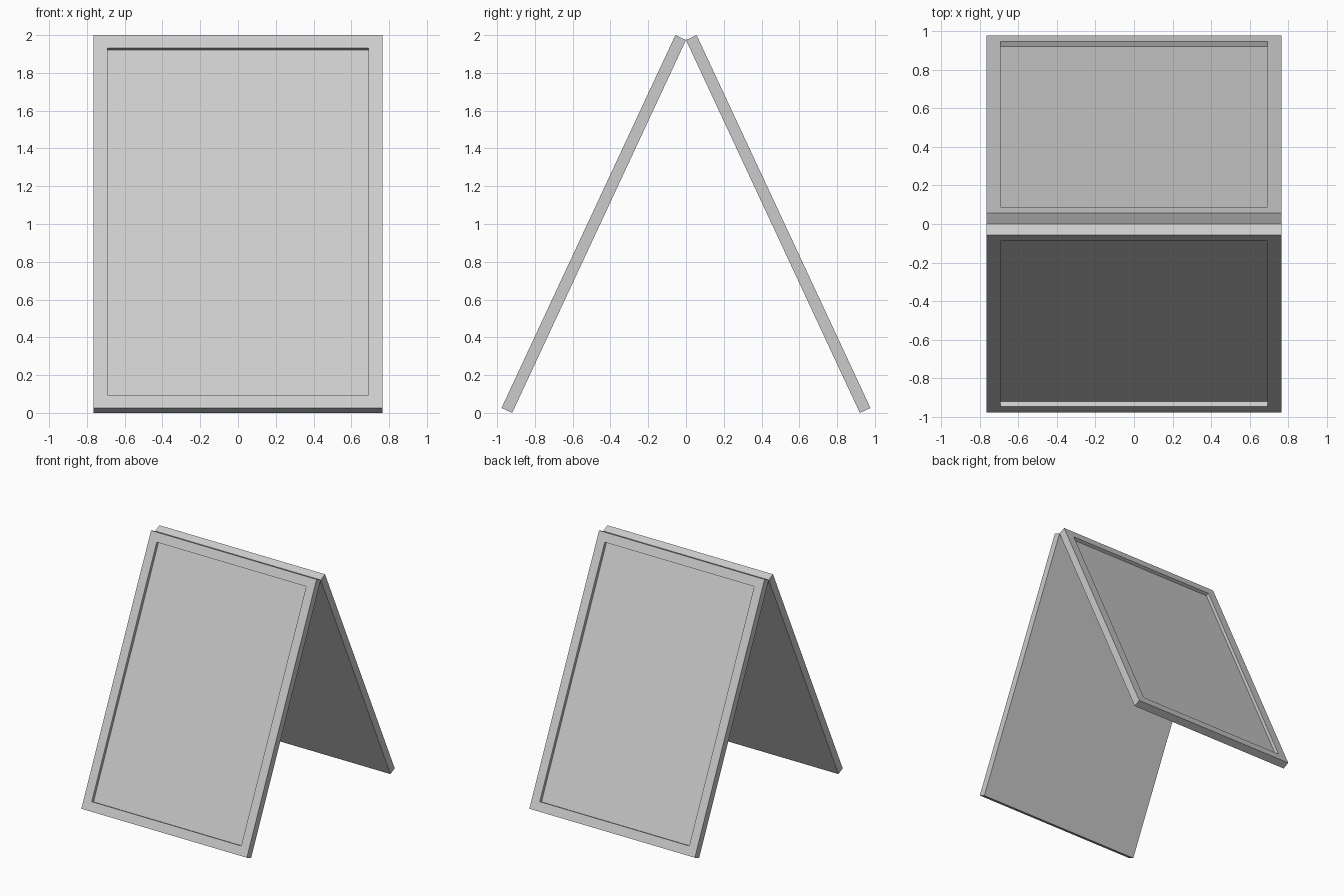
import bpy, bmesh, math
from mathutils import Matrix, Vector

if "Cube" in bpy.data.objects:
    bpy.data.objects.remove(bpy.data.objects["Cube"])

WIDTH, THICK = 1.53, 0.062       # panel size
TILT = math.radians(25)          # lean of each panel from vertical
LENGTH = (2 - THICK * math.sin(TILT)) / math.cos(TILT)
BORDER, RECESS = 0.105, 0.027    # frame border and depth of the sunken board


def panel(name, turn):
    bm = bmesh.new()
    bmesh.ops.create_cube(bm, size=1)
    # hinge edge (inner top) at the origin, outer face towards -y
    bmesh.ops.scale(bm, vec=(WIDTH, THICK, LENGTH), verts=bm.verts)
    bmesh.ops.translate(bm, vec=(0, -THICK / 2, -LENGTH / 2), verts=bm.verts)
    bm.normal_update()
    # sunken board on the outer face
    outer = min(bm.faces, key=lambda f: f.calc_center_median().y)
    bmesh.ops.inset_individual(bm, faces=[outer], thickness=BORDER)
    board = bmesh.ops.extrude_discrete_faces(bm, faces=[outer])["faces"][0]
    bmesh.ops.translate(bm, vec=Vector((0, RECESS, 0)), verts=board.verts)
    # lean the panel, turn it to its side and raise the hinge
    hinge_z = LENGTH * math.cos(TILT)
    bm.transform(Matrix.Translation((0, 0, hinge_z))
                 @ Matrix.Rotation(turn, 4, 'Z')
                 @ Matrix.Rotation(-TILT, 4, 'X'))
    bmesh.ops.recalc_face_normals(bm, faces=bm.faces)
    mesh = bpy.data.meshes.new(name)
    bm.to_mesh(mesh)
    bm.free()
    bpy.context.collection.objects.link(bpy.data.objects.new(name, mesh))


panel("front_panel", 0)
panel("back_panel", math.pi)
